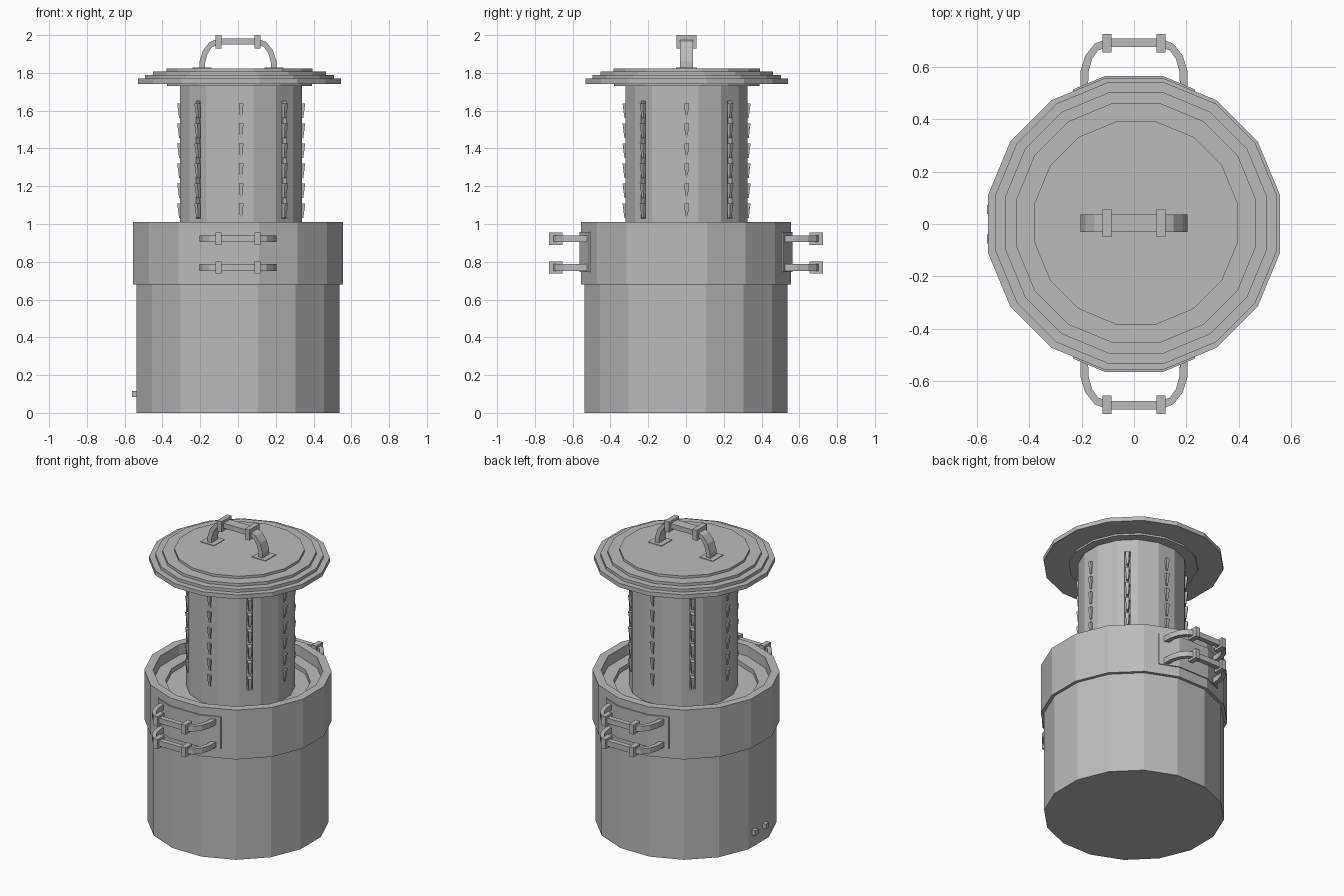
import bpy, bmesh, math
from mathutils import Matrix, Vector

if "Cube" in bpy.data.objects:
    bpy.data.objects.remove(bpy.data.objects["Cube"], do_unlink=True)

metal = bpy.data.materials.new("grey metal")
metal.use_nodes = True
GREY = (0.5, 0.5, 0.5, 1)
metal.diffuse_color = GREY
metal.node_tree.nodes["Principled BSDF"].inputs["Base Color"].default_value = GREY

SIDES = 16
STEP = 2 * math.pi / SIDES


def finish(name, bm):
    bmesh.ops.recalc_face_normals(bm, faces=bm.faces)
    me = bpy.data.meshes.new(name)
    bm.to_mesh(me)
    bm.free()
    me.materials.append(metal)
    ob = bpy.data.objects.new(name, me)
    bpy.context.collection.objects.link(ob)
    return ob


def lathe(name, profile, cx=0, cy=0):
    """Faceted turned part; profile holds (flat-side radius, height) pairs."""
    bm = bmesh.new()
    rings = []
    for r, z in profile:
        r /= math.cos(STEP / 2)
        rings.append([bm.verts.new((cx + r * math.cos((i + .5) * STEP),
                                    cy + r * math.sin((i + .5) * STEP), z))
                      for i in range(SIDES)])
    for a, b in zip(rings, rings[1:]):
        for i in range(SIDES):
            j = (i + 1) % SIDES
            bm.faces.new((a[i], a[j], b[j], b[i]))
    bm.faces.new(rings[0])
    bm.faces.new(rings[-1])
    return finish(name, bm)


def add_box(bm, centre, size, matrix=Matrix()):
    m = matrix @ Matrix.Translation(centre) @ Matrix.Diagonal((*size, 1))
    return bmesh.ops.create_cube(bm, size=1, matrix=m)["verts"]


def add_prism(bm, outline, w0, w1, matrix):
    """Closed outline in the local xy plane, extruded from w0 to w1."""
    low = [bm.verts.new(matrix @ Vector((x, y, w0))) for x, y in outline]
    top = [bm.verts.new(matrix @ Vector((x, y, w1))) for x, y in outline]
    n = len(outline)
    for i in range(n):
        j = (i + 1) % n
        bm.faces.new((low[i], low[j], top[j], top[i]))
    bm.faces.new(low)
    bm.faces.new(top)


def handle(name, origin, out, side, width, clamp):
    """Bent strap with two clamps; local axes are x, outward, side."""
    m = Matrix((Vector((1, 0, 0)), Vector(out), Vector(side))).transposed().to_4x4()
    m.translation = Vector(origin)
    bm = bmesh.new()
    outer = [(.205, -.02), (.204, .04), (.185, .1), (.15, .143), (.1, .163)]
    inner = [(.1, .13), (.137, .118), (.16, .085), (.174, .035), (.175, -.02)]
    mirrored = [(-x, y) for x, y in reversed(outer)]
    mirrored_in = [(-x, y) for x, y in reversed(inner)]
    add_prism(bm, outer + mirrored + mirrored_in + inner, -width / 2, width / 2, m)
    for s in (-1, 1):
        add_box(bm, (s * .103, .145, 0), (.033, .07, clamp), m)
    return finish(name, bm)


# Lower vessel and the open collar with its stepped floor
lathe("body", [(.537, 0), (.537, .7)])
lathe("collar", [(.535, .68), (.557, .68), (.557, 1.01), (.505, 1.01),
                 (.505, .94), (.43, .94), (.43, .91), (.3, .91)])

# Vertical overlap seam on the body
bm = bmesh.new()
add_box(bm, (.54, 0, .34), (.012, .02, .68), Matrix.Rotation(math.radians(144.5), 4, "Z"))
finish("body_seam", bm)

# Inner column with slots on the diagonals
CX, CY = .017, .003
column = lathe("column", [(.323, .9), (.323, 1.75)], CX, CY)
bm = bmesh.new()
for k in range(4):
    m = Matrix.Translation((CX, CY, 0)) @ Matrix.Rotation(math.radians(45 + 90 * k), 4, "Z")
    add_box(bm, (.32, 0, 1.34), (.05, .034, .62), m)
cutter = finish("slot_cutter", bm)
cutter.hide_render = True
cutter.hide_viewport = True
cut = column.modifiers.new("slots", "BOOLEAN")
cut.operation = "DIFFERENCE"
cut.solver = "EXACT"
cut.object = cutter
bpy.context.view_layer.update()
graph = bpy.context.evaluated_depsgraph_get()
column_mesh = bpy.data.meshes.new_from_object(column.evaluated_get(graph))
column.modifiers.clear()
column.data = column_mesh
bpy.data.objects.remove(cutter, do_unlink=True)

# Tapered louvres, eight columns of six
bm = bmesh.new()
for k in range(8):
    m = Matrix.Translation((CX, CY, 0)) @ Matrix.Rotation(k * math.pi / 4, 4, "Z")
    for row in range(6):
        z = 1.07 + row * .106
        for v in add_box(bm, (.317, 0, z), (.044, .024, .078)):
            if v.co.z < z:
                v.co.y *= .55
                v.co.x -= .01 if v.co.x > .317 else 0
            v.co = m @ v.co
finish("louvres", bm)

# Stepped lid
lathe("lid", [(.385, 1.73), (.385, 1.742), (.537, 1.742), (.537, 1.77), (.5, 1.77),
              (.5, 1.79), (.457, 1.79), (.457, 1.808), (.387, 1.808), (.387, 1.824)],
      .008, .004)

# Lid handle with foot plates
handle("lid_handle", (0, .003, 1.82), (0, 0, 1), (0, 1, 0), .068, .107)
bm = bmesh.new()
for s in (-1, 1):
    add_box(bm, (s * .19, .003, 1.825), (.1, .11, .006))
finish("lid_handle_feet", bm)

# Paired handles and backing plates, front and back
for s, where in ((-1, "front"), (1, "back")):
    for z, level in ((.77, "lower"), (.922, "upper")):
        handle(f"{where}_{level}_handle", (0, s * .545, z), (0, s, 0), (0, 0, 1), .036, .065)
    bm = bmesh.new()
    face = [(-.232, .514), (-.112, .564), (.112, .564), (.232, .514)]
    rear = [(x, y - .02) for x, y in reversed(face)]
    add_prism(bm, [(x, s * y) for x, y in face + rear], .745, .958, Matrix())
    finish(f"{where}_handle_plate", bm)

# Two small studs low on the right side
bm = bmesh.new()
for y in (.055, -.057):
    add_box(bm, (-.545, y, .1), (.034, .034, .034))
finish("studs", bm)
